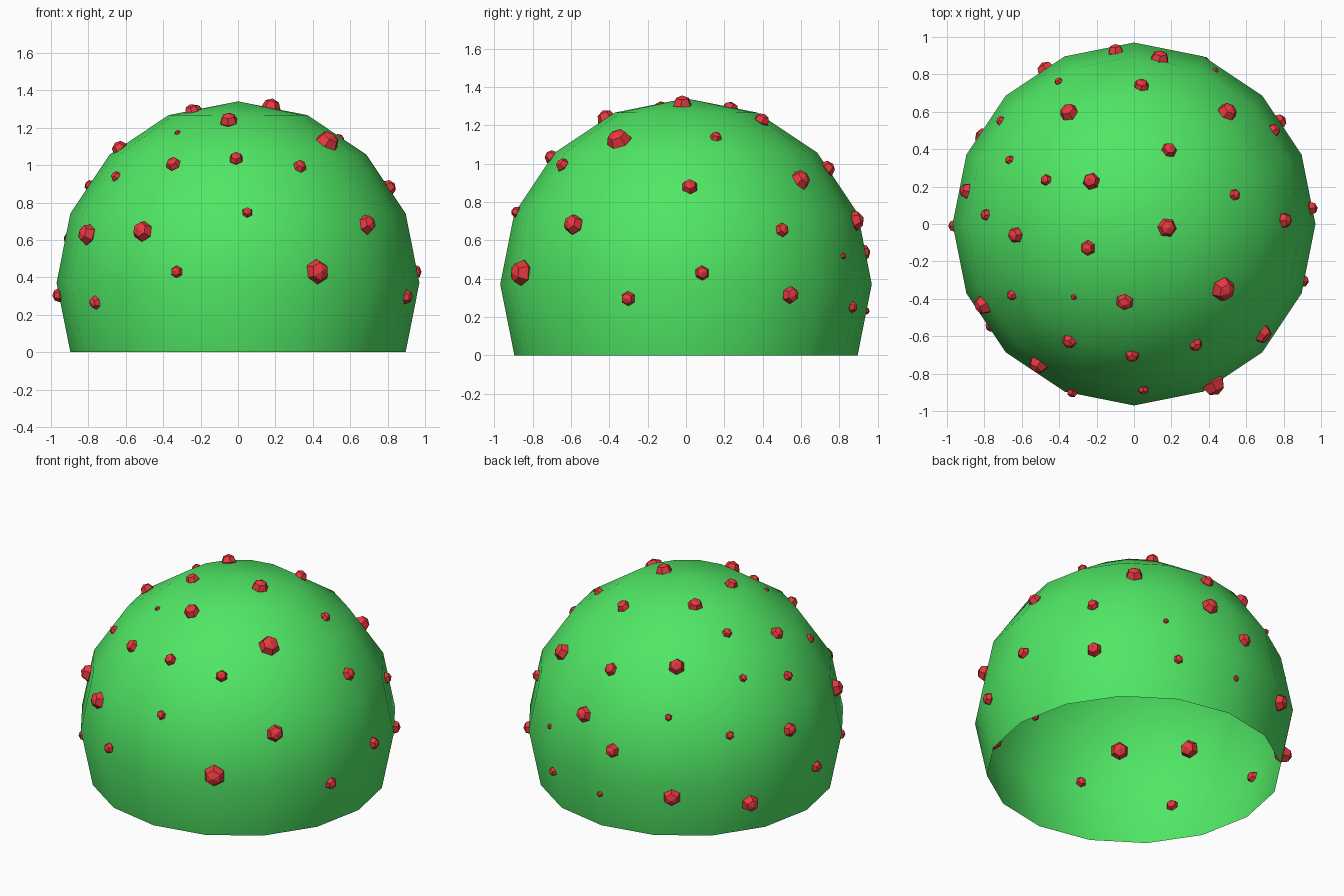
import bpy, bmesh, math
from mathutils import Vector, Matrix
from mathutils.bvhtree import BVHTree

R = 0.97
CZ = R * math.sin(math.radians(22.5))   # sphere centre height


def material(name, color):
    m = bpy.data.materials.new(name)
    m.diffuse_color = color
    return m


def add_object(name, bm, mat, smooth):
    mesh = bpy.data.meshes.new(name)
    for f in bm.faces:
        f.smooth = smooth
    bm.to_mesh(mesh)
    mesh.materials.append(mat)
    ob = bpy.data.objects.new(name, mesh)
    bpy.context.collection.objects.link(ob)
    return ob


# Dome: low-poly sphere, lower rings removed, open underneath
dome = bmesh.new()
bmesh.ops.create_uvsphere(dome, u_segments=16, v_segments=8, radius=R,
                          matrix=Matrix.Translation((0, 0, CZ)))
bmesh.ops.delete(dome, geom=[v for v in dome.verts if v.co.z < -0.01], context='VERTS')
add_object("dome_shell", dome, material("green", (0.08, 0.80, 0.13, 1)), True)
surface = BVHTree.FromBMesh(dome)

# Spots on the upper part: x, y, radius
upper = [
    (0.18, -0.02, .052), (-0.25, -0.13, .042), (-0.23, 0.23, .048), (0.19, 0.40, .043),
    (-0.05, -0.42, .05), (-0.48, 0.24, .032), (0.55, 0.16, .032), (0.485, -0.355, .067),
    (-0.33, -0.40, .017), (-0.64, -0.06, .044), (-0.35, 0.60, .052), (0.04, 0.75, .043),
    (0.51, 0.61, .055), (-0.68, 0.35, .026), (-0.67, -0.39, .030), (-0.35, -0.635, .042),
    (-0.01, -0.705, .038), (0.335, -0.655, .038), (0.82, 0.02, .043), (-0.81, 0.05, .032),
    (-0.73, 0.565, .028), (-0.41, 0.775, .023)]
# Spots on the steep sides: x, y, z, radius
lower = [
    (0.70, -0.60, .69, .055), (-0.91, 0.18, .61, .045), (-0.10, 0.94, .54, .045),
    (0.14, 0.90, .71, .053), (0.44, 0.83, .52, .018), (0.38, 0.88, .25, .030),
    (0.76, 0.51, .66, .038), (0.78, 0.55, .315, .048), (0.96, 0.085, .43, .040),
    (0.92, -0.31, .295, .040), (0.43, -0.87, .43, .069), (0.05, -0.89, .75, .030),
    (-0.33, -0.90, .43, .034), (-0.515, -0.755, .65, .057), (-0.82, -0.44, .635, .058),
    (-0.77, -0.55, .265, .038), (-0.96, -0.01, .305, .038), (-0.83, 0.48, .19, .056),
    (-0.48, 0.84, .28, .057), (-0.02, 0.95, .23, .020)]
spots = [(x, y, CZ + math.sqrt(R * R - x * x - y * y), r) for x, y, r in upper] + lower

# Six-sided beads, half sunk in the shell and facing outwards
bm = bmesh.new()
centre = Vector((0, 0, CZ))
for x, y, z, r in spots:
    d = (Vector((x, y, z)) - centre).normalized()
    hit = surface.ray_cast(centre, d)[0] or centre + d * R
    mat = Matrix.Translation(hit) @ d.to_track_quat('Z', 'Y').to_matrix().to_4x4()
    bmesh.ops.create_uvsphere(bm, u_segments=6, v_segments=4, radius=r, matrix=mat)
add_object("spots", bm, material("red", (0.80, 0.04, 0.05, 1)), False)
bm.free()
dome.free()
